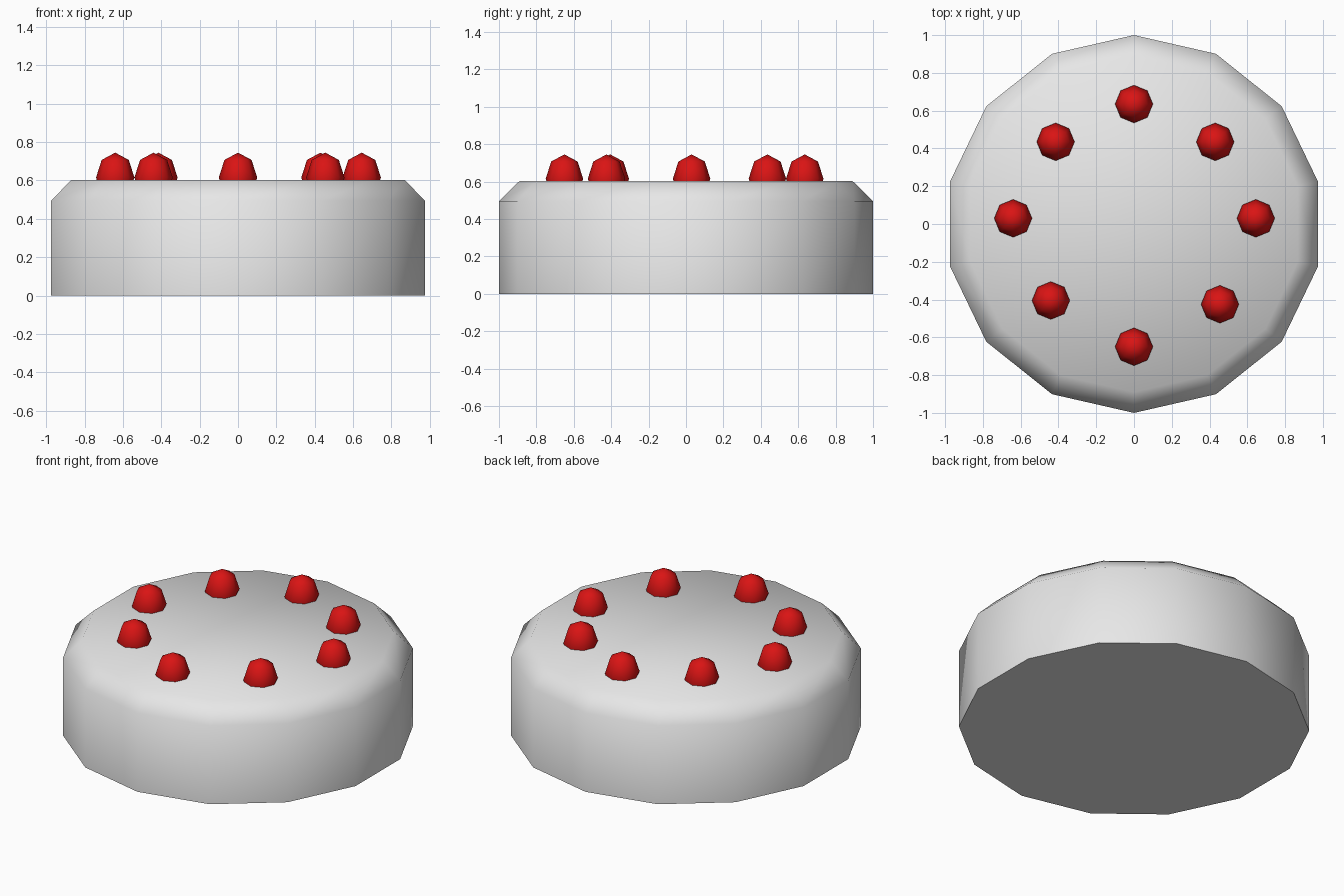
import bpy, bmesh, math
from mathutils import Matrix, Vector

if "Cube" in bpy.data.objects:
    bpy.data.objects.remove(bpy.data.objects["Cube"])


def material(name, rgb):
    mat = bpy.data.materials.new(name)
    mat.use_nodes = True
    mat.diffuse_color = (*rgb, 1)
    mat.node_tree.nodes["Principled BSDF"].inputs["Base Color"].default_value = (*rgb, 1)
    return mat


def add_object(name, bm, mat, angle):
    bmesh.ops.recalc_face_normals(bm, faces=bm.faces[:])
    mesh = bpy.data.meshes.new(name)
    bm.to_mesh(mesh)
    bm.free()
    mesh.materials.append(mat)
    mesh.shade_smooth()
    mesh.set_sharp_from_angle(angle=math.radians(angle))
    obj = bpy.data.objects.new(name, mesh)
    bpy.context.collection.objects.link(obj)
    return obj


icing = material("white icing", (0.8, 0.8, 0.8))
red = material("cherry red", (0.7, 0.007, 0.007))

# Cake body: fourteen-sided drum with a bevelled top rim
SIDES = 14
bm = bmesh.new()
rings = []
for radius, z in ((1, 0), (1, 0.495), (0.89, 0.603)):
    ring = []
    for i in range(SIDES):
        a = math.pi / 2 + math.tau * i / SIDES
        ring.append(bm.verts.new((radius * math.cos(a), radius * math.sin(a), z)))
    rings.append(ring)
for low, high in zip(rings, rings[1:]):
    for i in range(SIDES):
        j = (i + 1) % SIDES
        bm.faces.new((low[i], low[j], high[j], high[i]))
bm.faces.new(rings[0][::-1])
bm.faces.new(rings[-1])
add_object("cake_body", bm, icing, 60)

# Cherries: low-poly balls half sunk into the top, in a slightly uneven circle
spots = ((0, 0.635), (0.43, 0.435), (0.645, 0.03), (0.455, -0.425),
         (0, -0.65), (-0.44, -0.405), (-0.64, 0.03), (-0.415, 0.435))
for n, (x, y) in enumerate(spots, 1):
    bm = bmesh.new()
    bmesh.ops.create_uvsphere(bm, u_segments=8, v_segments=4, radius=0.1,
                              matrix=Matrix.Diagonal(Vector((1, 1, 1.3, 1))))
    cherry = add_object(f"cherry_{n}", bm, red, 60)
    cherry.location = (x, y, 0.615)
